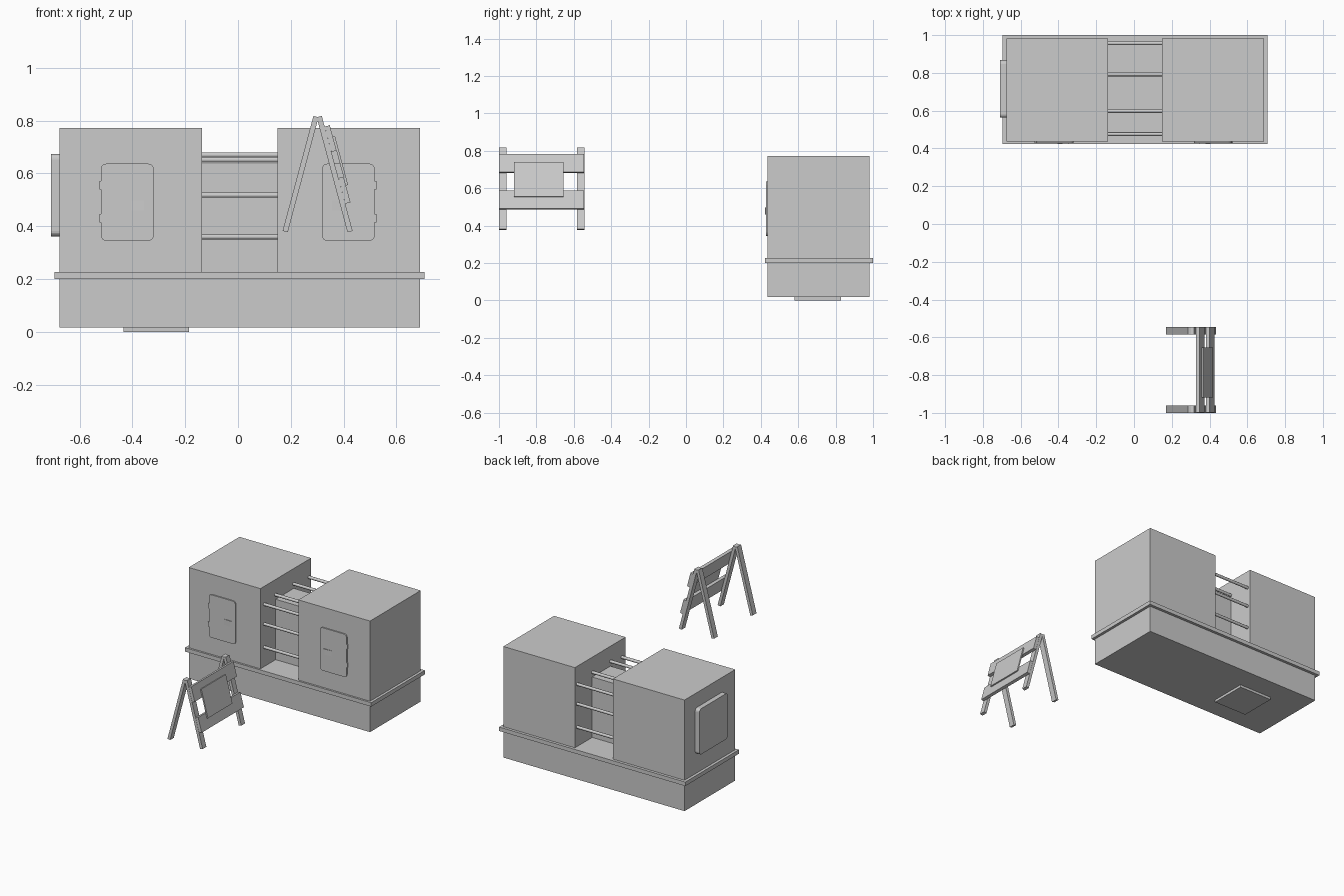
import bpy, bmesh, math
from mathutils import Matrix, Vector

if "Cube" in bpy.data.objects:
    bpy.data.objects.remove(bpy.data.objects["Cube"])


def finish(name, bm):
    bmesh.ops.recalc_face_normals(bm, faces=bm.faces)
    me = bpy.data.meshes.new(name)
    bm.to_mesh(me)
    bm.free()
    ob = bpy.data.objects.new(name, me)
    bpy.context.collection.objects.link(ob)
    return ob


def box(name, x, y, z, tilt=0.0):
    """Box from (min, max) ranges, optionally tilted about its own y axis."""
    size = [r[1] - r[0] for r in (x, y, z)]
    mid = Vector([(r[0] + r[1]) / 2 for r in (x, y, z)])
    bm = bmesh.new()
    bmesh.ops.create_cube(bm, size=1, matrix=Matrix.Translation(mid)
                          @ Matrix.Rotation(tilt, 4, 'Y') @ Matrix.Diagonal((*size, 1)))
    return finish(name, bm)


def rounded_panel(name, u, v, radius, place, depth):
    """Rounded rectangle in (u, v), extruded; place maps (u, v, d) to xyz."""
    pts = []
    for cu, cv, a0 in ((u[1] - radius, v[1] - radius, 0), (u[0] + radius, v[1] - radius, 90),
                       (u[0] + radius, v[0] + radius, 180), (u[1] - radius, v[0] + radius, 270)):
        for i in range(5):
            a = math.radians(a0 + i * 22.5)
            pts.append((cu + radius * math.cos(a), cv + radius * math.sin(a)))
    bm = bmesh.new()
    back, front = [[bm.verts.new(place(*p, d)) for p in pts] for d in depth]
    bm.faces.new(back)
    bm.faces.new(front)
    for i in range(len(pts)):
        j = (i + 1) % len(pts)
        bm.faces.new((back[i], back[j], front[j], front[i]))
    return finish(name, bm)


CX = 0.0065          # centre line of the cabinet
Y0, Y1 = 0.436, 0.981

# Cabinet base, flange and underside plate
box("base", (-0.676, 0.689), (Y0, Y1), (0.017, 0.21))
box("flange", (-0.695, 0.707), (0.423, 1.0), (0.20, 0.227))
box("underside_plate", (-0.433, -0.185), (0.58, 0.83), (0, 0.02))

# Two housings with mirrored front doors
for side, s in (("left", -1), ("right", 1)):
    def span(a, b):
        return sorted((CX + s * a, CX + s * b))
    box(side + "_housing", span(0.143, 0.6825), (Y0, Y1), (0.222, 0.773))
    door = span(0.326, 0.526)
    if s > 0:
        door = [0.318, 0.518]
    rounded_panel(side + "_door", door, (0.345, 0.637), 0.02,
                  lambda u, v, d: (u, d, v), (0.44, 0.428))
    outer = door[0] if s < 0 else door[1]
    for i, z in enumerate((0.43, 0.555)):
        box(f"{side}_hinge_{i}", (outer - 0.006, outer + 0.006), (0.429, 0.44),
            (z - 0.016, z + 0.016))
    # Wedge-shaped pull, thick end toward the middle
    bm = bmesh.new()
    prof = ((0.347, 0.43), (0.347, 0.423), (0.356, 0.423), (0.405, 0.427), (0.405, 0.43))
    low = bm.faces.new([bm.verts.new((s * x, y, 0.46)) for x, y in prof])
    ext = bmesh.ops.extrude_face_region(bm, geom=[low], use_keep_orig=True)
    bmesh.ops.translate(bm, vec=(0, 0, 0.038),
                        verts=[g for g in ext["geom"] if isinstance(g, bmesh.types.BMVert)])
    finish(side + "_door_pull", bm)

# Hatch on the left end
rounded_panel("end_hatch", (0.563, 0.867), (0.362, 0.673), 0.02,
              lambda u, v, d: (d, u, v), (-0.67, -0.709))

# Core between the housings
box("core", (-0.14, 0.153), (0.60, 0.795), (0.222, 0.638))

# Connecting rods
rods = [(y, z) for y in (0.476, 0.957) for z in (0.652, 0.518, 0.36)]
rods += [(0.598, 0.67), (0.792, 0.67)]
for i, (y, z) in enumerate(rods):
    bm = bmesh.new()
    bmesh.ops.create_cone(bm, cap_ends=True, segments=12, radius1=0.01, radius2=0.01, depth=0.3,
                          matrix=Matrix.Translation((CX, y, z)) @ Matrix.Rotation(math.pi / 2, 4, 'Y'))
    ob = finish(f"rod_{i}", bm)
    for p in ob.data.polygons:
        p.use_smooth = len(p.vertices) == 4

# Folding barrier: four legs
TILT = math.radians(15)
for end, y in (("front", (-1.0, -0.96)), ("back", (-0.584, -0.544))):
    for side, s, x in (("left", 1, 0.237), ("right", -1, 0.366)):
        box(f"barrier_{end}_{side}_leg", (x - 0.01, x + 0.01), y, (0.372, 0.823), s * TILT)


def on_leg(name, offset, thick, y, z):
    """Slab parallel to the right legs, offset outward from their centre line."""
    zc, half = sum(z) / 2, (z[1] - z[0]) / 2 / math.cos(TILT)
    x = 0.366 + (0.598 - zc) * math.tan(TILT) + offset / math.cos(TILT)
    box(name, (x - thick / 2, x + thick / 2), y, (zc - half, zc + half), -TILT)


# Barrier boards and blank sign
on_leg("barrier_upper_board", 0.02, 0.02, (-0.999, -0.545), (0.684, 0.78))
on_leg("barrier_lower_board", 0.02, 0.02, (-0.999, -0.545), (0.488, 0.585))
on_leg("barrier_sign", 0.034, 0.009, (-0.919, -0.655), (0.555, 0.74))
